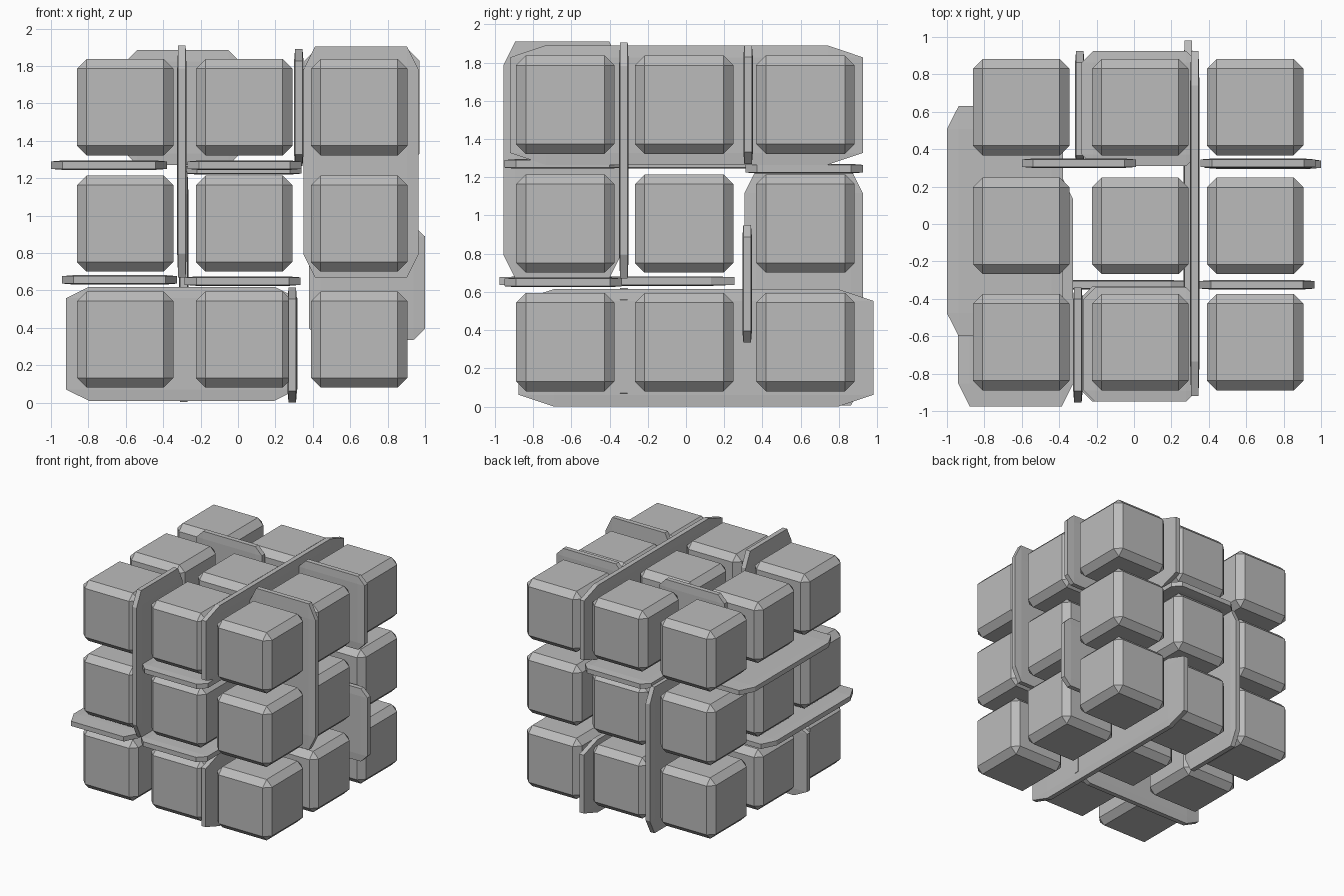
import bpy
import bmesh
from mathutils import Vector

default_cube = bpy.data.objects.get("Cube")
if default_cube:
    bpy.data.objects.remove(default_cube, do_unlink=True)

GREY = (0.5, 0.5, 0.5, 1.0)
grey = bpy.data.materials.new("plain grey")
grey.use_nodes = True
grey.diffuse_color = GREY
grey.node_tree.nodes["Principled BSDF"].inputs["Base Color"].default_value = GREY

THICKNESS = 0.05
BLOCK_SIZE = 0.515


def chamfered_box(name, centre, size):
    """Unit box with chamfered edges, stretched so the chamfer follows the size."""
    bm = bmesh.new()
    bmesh.ops.create_cube(bm, size=1)
    bmesh.ops.bevel(bm, geom=bm.edges[:], offset=0.1, offset_type='OFFSET',
                    segments=1, affect='EDGES', clamp_overlap=True)
    bmesh.ops.scale(bm, vec=Vector(size), verts=bm.verts)
    mesh = bpy.data.meshes.new(name)
    bm.to_mesh(mesh)
    bm.free()
    mesh.materials.append(grey)
    obj = bpy.data.objects.new(name, mesh)
    obj.location = centre
    bpy.context.collection.objects.link(obj)
    return obj


def panel(name, axis, position, first, second):
    """Thin panel across one axis; first and second are its extents on the other two."""
    centre, size = [], []
    spans = iter((first, second))
    for letter in "xyz":
        if letter == axis:
            low, high = position - THICKNESS / 2, position + THICKNESS / 2
        else:
            low, high = next(spans)
        centre.append((low + high) / 2)
        size.append(high - low)
    chamfered_box(name, centre, size)


# Three by three by three stack of blocks
columns = {"right": -0.603, "middle": 0.033, "left": 0.648}
rows = {"front": -0.632, "centre": -0.01, "back": 0.625}
layers = {"bottom": 0.338, "mid": 0.958, "top": 1.58}
for column, x in columns.items():
    for row, y in rows.items():
        for layer, z in layers.items():
            chamfered_box(f"block_{layer}_{row}_{column}", (x, y, z), [BLOCK_SIZE] * 3)

# Upright panels running front to back (x, then y and z extents)
panel("front_tall_wall", "x", -0.3, (-0.955, -0.34), (0.67, 1.91))
panel("top_long_wall", "x", 0.325, (-0.92, 0.925), (1.265, 1.89))
panel("bottom_long_wall", "x", 0.29, (-0.875, 0.98), (0, 0.615))
panel("back_tall_wall", "x", -0.29, (0.305, 0.925), (0.005, 1.24))

# Upright panels running side to side (y, then x and z extents)
panel("top_back_right_wall", "y", 0.325, (-0.6, 0.01), (1.27, 1.885))
panel("top_back_left_wall", "y", 0.325, (0.355, 0.97), (1.27, 1.89))
panel("left_tall_wall", "y", -0.325, (0.35, 0.965), (0.67, 1.905))
panel("left_low_wall", "y", 0.32, (0.38, 1), (0.335, 0.95))
panel("bottom_wide_wall", "y", -0.325, (-0.92, 0.318), (0.01, 0.62))

# Level panels (z, then x and y extents)
panel("right_upper_shelf", "z", 1.27, (-1, -0.38), (-0.6, 0.63))
panel("right_lower_shelf", "z", 0.657, (-0.94, -0.325), (-0.975, 0.255))
panel("front_upper_shelf", "z", 1.27, (-0.27, 0.34), (-0.95, -0.34))
panel("front_lower_shelf", "z", 0.65, (-0.285, 0.335), (-0.95, -0.335))
panel("back_upper_shelf", "z", 1.245, (-0.28, 0.34), (0.31, 0.925))
